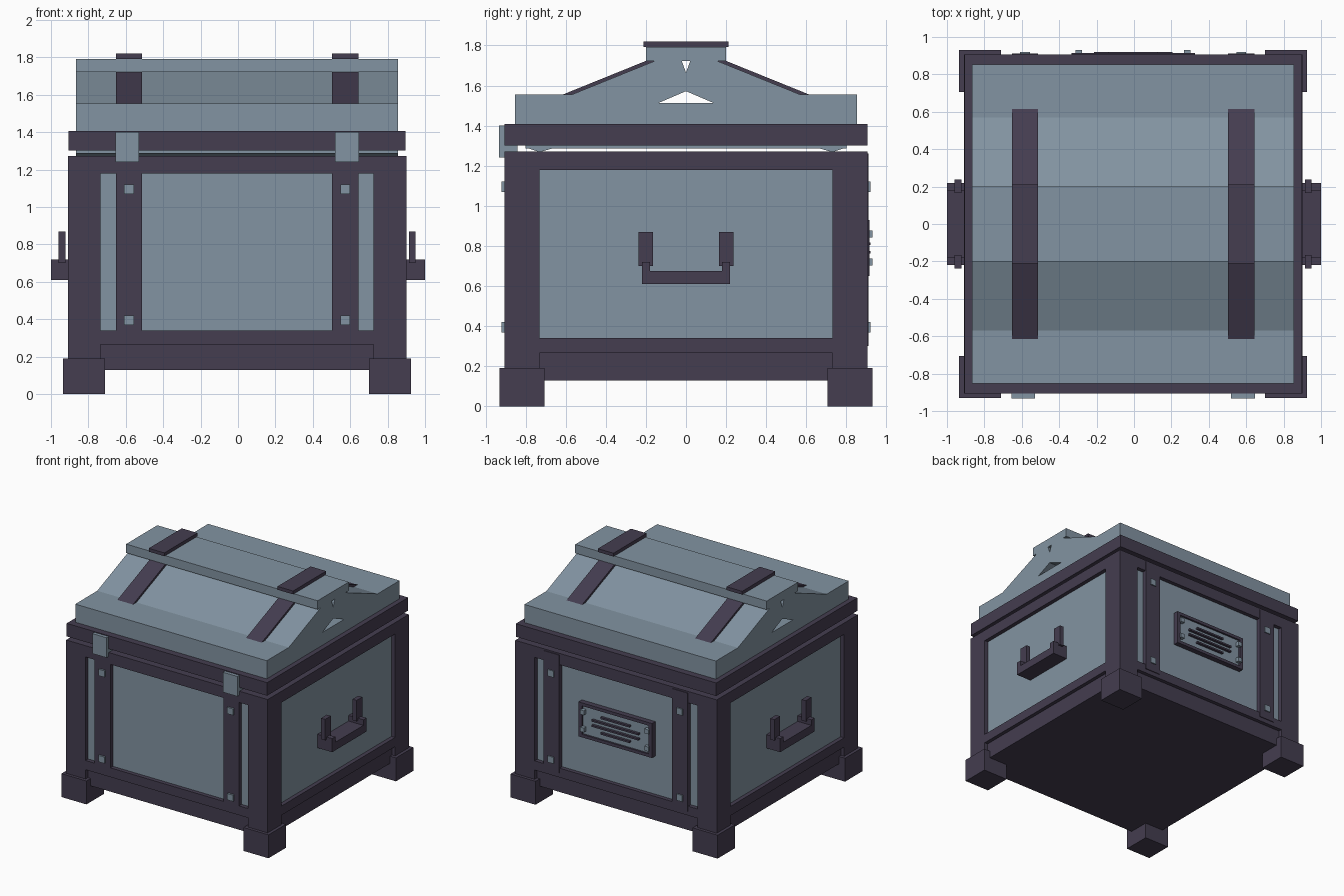
import bpy

cube = bpy.data.objects.get("Cube")
if cube:
    bpy.data.objects.remove(cube, do_unlink=True)


def material(name, rgb):
    m = bpy.data.materials.new(name)
    m.use_nodes = True
    color = (*rgb, 1)
    m.diffuse_color = color
    m.node_tree.nodes["Principled BSDF"].inputs["Base Color"].default_value = color
    return m


STEEL = material("blue_grey_panel", (0.225, 0.295, 0.36))
DARK = material("dark_violet_frame", (0.058, 0.047, 0.080))
CX = -0.005  # the chest body sits slightly off the handle midpoint


def prism(name, profile, x0, x1, mat):
    """Extrude a (y, z) outline from x0 to x1."""
    n = len(profile)
    area = sum(profile[i][0] * profile[(i + 1) % n][1]
               - profile[(i + 1) % n][0] * profile[i][1] for i in range(n))
    if area < 0:
        profile = profile[::-1]
    verts = [(x + CX, y, z) for x in (x0, x1) for y, z in profile]
    faces = [tuple(range(n))[::-1], tuple(range(n, 2 * n))]
    faces += [(i, (i + 1) % n, (i + 1) % n + n, i + n) for i in range(n)]
    mesh = bpy.data.meshes.new(name)
    mesh.from_pydata(verts, [], faces)
    mesh.materials.append(mat)
    obj = bpy.data.objects.new(name, mesh)
    bpy.context.collection.objects.link(obj)
    return obj


def box(name, x, y, z, mat):
    x, y = sorted(x), sorted(y)
    return prism(name, [(y[0], z[0]), (y[1], z[0]), (y[1], z[1]), (y[0], z[1])],
                 x[0], x[1], mat)


def span(center, half):
    return (center - half, center + half)


def both(half):
    return (-half, half)


SIDES = (-1, 1)
B = 0.905  # body half width

# Body: recessed panels held between frame slabs
box("lower_plinth", both(0.875), both(0.875), (0.13, 0.265), DARK)
box("bottom_rail", both(B), both(B), (0.265, 0.34), DARK)
box("body_panels", both(0.872), both(0.872), (0.34, 1.18), STEEL)
box("top_rail", both(B), both(B), (1.18, 1.272), DARK)

# Corner posts and feet
for sx in SIDES:
    for sy in SIDES:
        px, py = (sx * 0.73, sx * B), (sy * 0.73, sy * B)
        box("corner_post", px, py, (0.34, 1.18), DARK)
        box("corner_post_base", px, py, (0.13, 0.265), DARK)
        box("foot", (sx * 0.705, sx * 0.93), (sy * 0.705, sy * 0.93), (0, 0.19), DARK)

# Upright straps with studs, and front latches
for sx in SIDES:
    strap_x = span(sx * 0.578, 0.07)
    box("front_strap", strap_x, (-B, -0.86), (0.34, 1.18), DARK)
    box("back_strap", strap_x, (0.86, 0.911), (0.30, 1.26), DARK)
    for sy in SIDES:
        for z in (0.395, 1.095):
            box("strap_stud", span(sx * 0.578, 0.026), (sy * 0.89, sy * 0.92),
                span(z, 0.026), STEEL)
    box("latch", span(sx * 0.587, 0.064), (-0.932, -0.84), (1.24, 1.402), STEEL)

# Side handles
for sx in SIDES:
    outer = sx - CX
    box("handle_grip", (sx * 0.865, outer), both(0.22), (0.61, 0.675), DARK)
    for sy in SIDES:
        box("handle_arm", (sx * 0.865, outer), (sy * 0.18, sy * 0.22), (0.675, 0.72), DARK)
        box("handle_bracket", (sx * 0.918, sx * 0.955), (sy * 0.165, sy * 0.238),
            (0.70, 0.87), DARK)

# Back label plate: border, inset plate, line bars and corner studs
PX, PZ = 0.33, 0.79
for s in SIDES:
    box("plate_border_rail", both(PX), (0.865, 0.915), (PZ + s * 0.115, PZ + s * 0.14)
        if s > 0 else (PZ - 0.14, PZ - 0.115), DARK)
    box("plate_border_side", (s * (PX - 0.03), s * PX), (0.865, 0.915),
        span(PZ, 0.115), DARK)
    for dz in (-0.07, 0.07):
        box("plate_stud", span(s * 0.29, 0.018), (0.89, 0.93), span(PZ + dz, 0.018), STEEL)
box("label_plate", both(PX - 0.03), (0.865, 0.9), span(PZ, 0.115), STEEL)
for i, half in enumerate((0.13, 0.21, 0.21, 0.13)):
    box("label_bar", span(0, half), (0.895, 0.92), span(PZ + 0.063 - i * 0.042, 0.007), DARK)

# Lid base: rim, thin underside and hanging ridges
box("lid_rim", both(0.9), both(B), (1.302, 1.408), DARK)
box("lid_underside", both(0.86), both(0.8), (1.287, 1.302), STEEL)
for s in SIDES:
    prism("underside_ridge", [(s * 0.79, 1.288), (s * 0.73, 1.268), (s * 0.66, 1.288)],
          -0.86, 0.86, STEEL)

# Lid top: floor, outer ledges, leaning roof boards and cap board
box("lid_floor", both(0.86), both(0.57), (1.408, 1.512), STEEL)
for s in SIDES:
    box("lid_ledge", both(0.86), (s * 0.57, s * 0.852), (1.408, 1.555), STEEL)
    roof = [(0.57, 1.512), (0.57, 1.555), (0.15, 1.725), (0.022, 1.725),
            (0, 1.665), (0, 1.572), (0.14, 1.512)]
    prism("roof_board", [(s * y, z) for y, z in roof], -0.86, 0.86, STEEL)
box("cap_board", both(0.86), both(0.2), (1.722, 1.793), STEEL)

# Lid straps over the cap and down both slopes
for sx in SIDES:
    x0, x1 = span(sx * 0.578, 0.07)
    box("cap_strap", (x0, x1), both(0.212), (1.793, 1.82), DARK)
    for s in SIDES:
        slope = [(0.57, 1.553), (0.62, 1.553), (0.2, 1.723), (0.15, 1.723)]
        prism("slope_strap", [(s * y, z) for y, z in slope], x0, x1, DARK)
